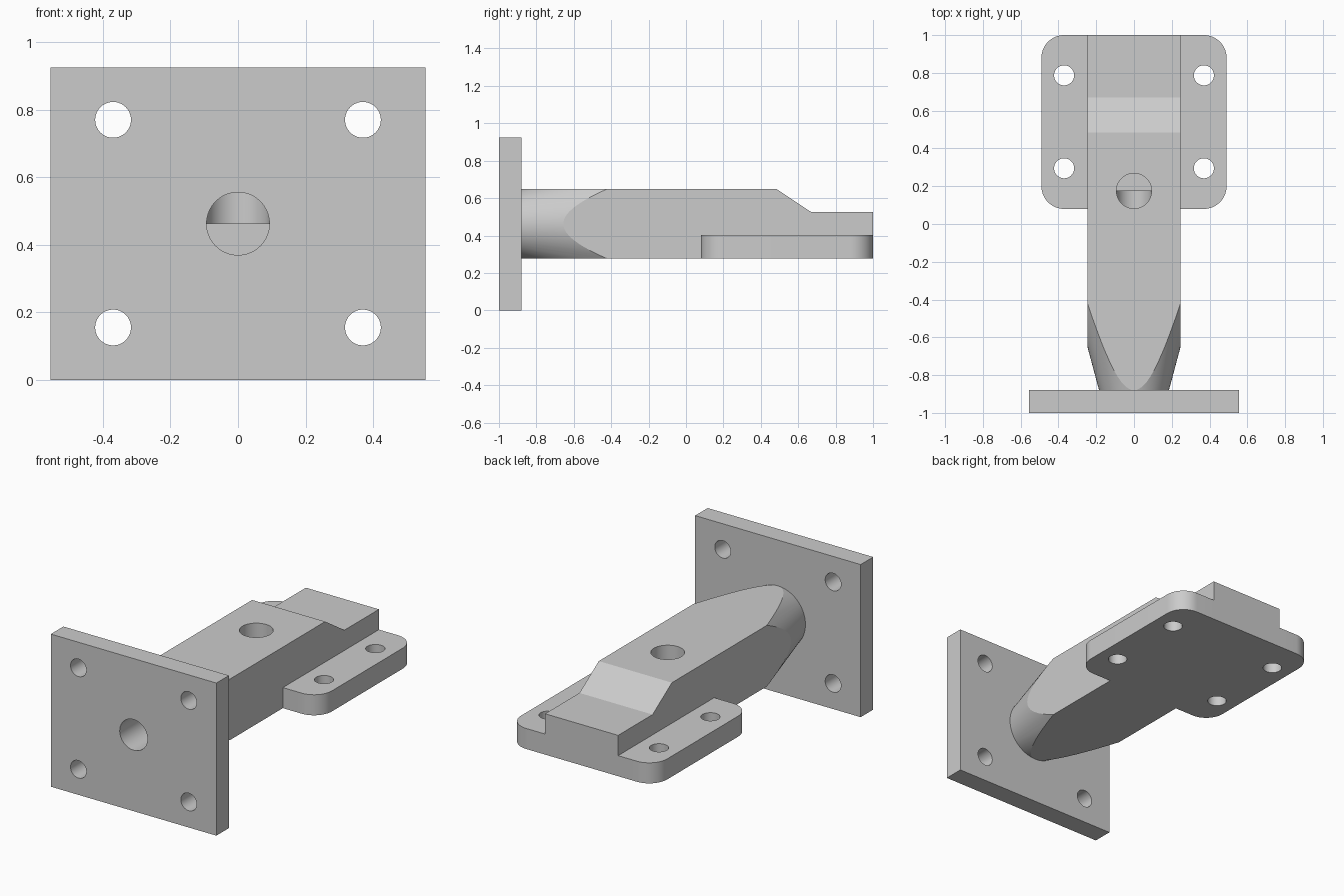
import bpy, bmesh, math
from mathutils import Matrix, Vector

default = bpy.data.objects.get("Cube")
if default:
    bpy.data.objects.remove(default, do_unlink=True)

steel = bpy.data.materials.new("grey_steel")
steel.use_nodes = True
GREY = (0.6, 0.6, 0.6, 1)
steel.diffuse_color = GREY
steel.node_tree.nodes["Principled BSDF"].inputs["Base Color"].default_value = GREY

SIDES = 72
AXIS_Z = 0.4625      # height of the arm and bore axis
HALF_H = 0.185       # half the arm height
HALF_W = 0.245       # half the arm width
BORE_Y = 0.175       # where the two bores meet
BORE_R = 0.093
BOLT_X, BOLT_R = 0.37, 0.053
ALONG_Y = Matrix.Rotation(-math.pi / 2, 4, 'X')


def finish(bm, name):
    bmesh.ops.recalc_face_normals(bm, faces=bm.faces)
    mesh = bpy.data.meshes.new(name)
    bm.to_mesh(mesh)
    bm.free()
    mesh.materials.append(steel)
    obj = bpy.data.objects.new(name, mesh)
    bpy.context.collection.objects.link(obj)
    return obj


def box(name, low, high, corner=0):
    low, high = Vector(low), Vector(high)
    bm = bmesh.new()
    bmesh.ops.create_cube(bm, size=1)
    bmesh.ops.scale(bm, vec=high - low, verts=bm.verts)
    bmesh.ops.translate(bm, vec=(low + high) / 2, verts=bm.verts)
    if corner:
        upright = [e for e in bm.edges
                   if abs(e.verts[0].co.z - e.verts[1].co.z) > 0.01]
        bmesh.ops.bevel(bm, geom=upright, offset=corner, segments=18,
                        profile=0.5, affect='EDGES')
    return finish(bm, name)


def rods(name, starts, r1, length, r2=None, turn=Matrix()):
    """Round bars or cones from each start point, along the turned z axis."""
    bm = bmesh.new()
    for start in starts:
        place = Matrix.Translation(start) @ turn @ Matrix.Translation((0, 0, length / 2))
        bmesh.ops.create_cone(bm, cap_ends=True, segments=SIDES, radius1=r1,
                              radius2=r2 or r1, depth=length, matrix=place)
    return finish(bm, name)


def combine(target, tool, operation):
    mod = target.modifiers.new(operation.lower(), 'BOOLEAN')
    mod.operation, mod.object, mod.solver = operation, tool, 'EXACT'
    tool.hide_render = True
    bpy.context.view_layer.objects.active = target
    bpy.ops.object.modifier_apply(modifier=mod.name)
    bpy.data.objects.remove(tool, do_unlink=True)


# Arm: stepped side profile, extruded across the width
top, bottom = AXIS_Z + HALF_H, AXIS_Z - HALF_H
profile = [(-0.92, bottom), (1, bottom), (1, 0.525), (0.67, 0.525),
           (0.485, top), (-0.92, top)]
bm = bmesh.new()
face = bm.faces.new([bm.verts.new((-HALF_W, y, z)) for y, z in profile])
side = bmesh.ops.extrude_face_region(bm, geom=[face])
bmesh.ops.translate(bm, vec=(2 * HALF_W, 0, 0),
                    verts=[v for v in side["geom"] if isinstance(v, bmesh.types.BMVert)])
arm = finish(bm, "arm")

# Conical neck where the arm meets the front plate
slope, neck_y, neck_len = 0.268, -0.95, 2.2
neck_r = HALF_H + slope * (neck_y + 0.88)
cone = rods("neck_cone", [(0, neck_y, AXIS_Z)], neck_r, neck_len,
            neck_r + slope * neck_len, ALONG_Y)
combine(arm, cone, 'INTERSECT')

# Rounded foot flange under the rear of the arm
flange = box("foot_flange", (-0.49, 0.08, bottom), (0.49, 1, 0.402), 0.12)
combine(flange, rods("foot_bolt_cutter",
                     [(x, y, 0.1) for x in (-BOLT_X, BOLT_X) for y in (0.295, 0.787)],
                     BOLT_R, 0.5), 'DIFFERENCE')

# Square front plate with four bolt holes
plate = box("front_plate", (-0.555, -1, 0), (0.555, -0.88, 0.925))
combine(plate, rods("plate_bolt_cutter",
                    [(x, -1.1, z) for x in (-BOLT_X, BOLT_X) for z in (0.155, 0.77)],
                    BOLT_R, 0.4, turn=ALONG_Y), 'DIFFERENCE')

# Weld into one body, then drill the two flat-ended bores
combine(arm, flange, 'UNION')
combine(arm, plate, 'UNION')
combine(arm, rods("front_bore_cutter", [(0, -1.1, AXIS_Z)], BORE_R,
                  BORE_Y + 1.1, turn=ALONG_Y), 'DIFFERENCE')
combine(arm, rods("top_bore_cutter", [(0, BORE_Y, AXIS_Z)], BORE_R, 0.4), 'DIFFERENCE')
arm.name = "mounting_bracket"

bpy.ops.object.select_all(action='DESELECT')
arm.select_set(True)
bpy.context.view_layer.objects.active = arm
bpy.ops.object.shade_smooth_by_angle(angle=math.radians(8))
